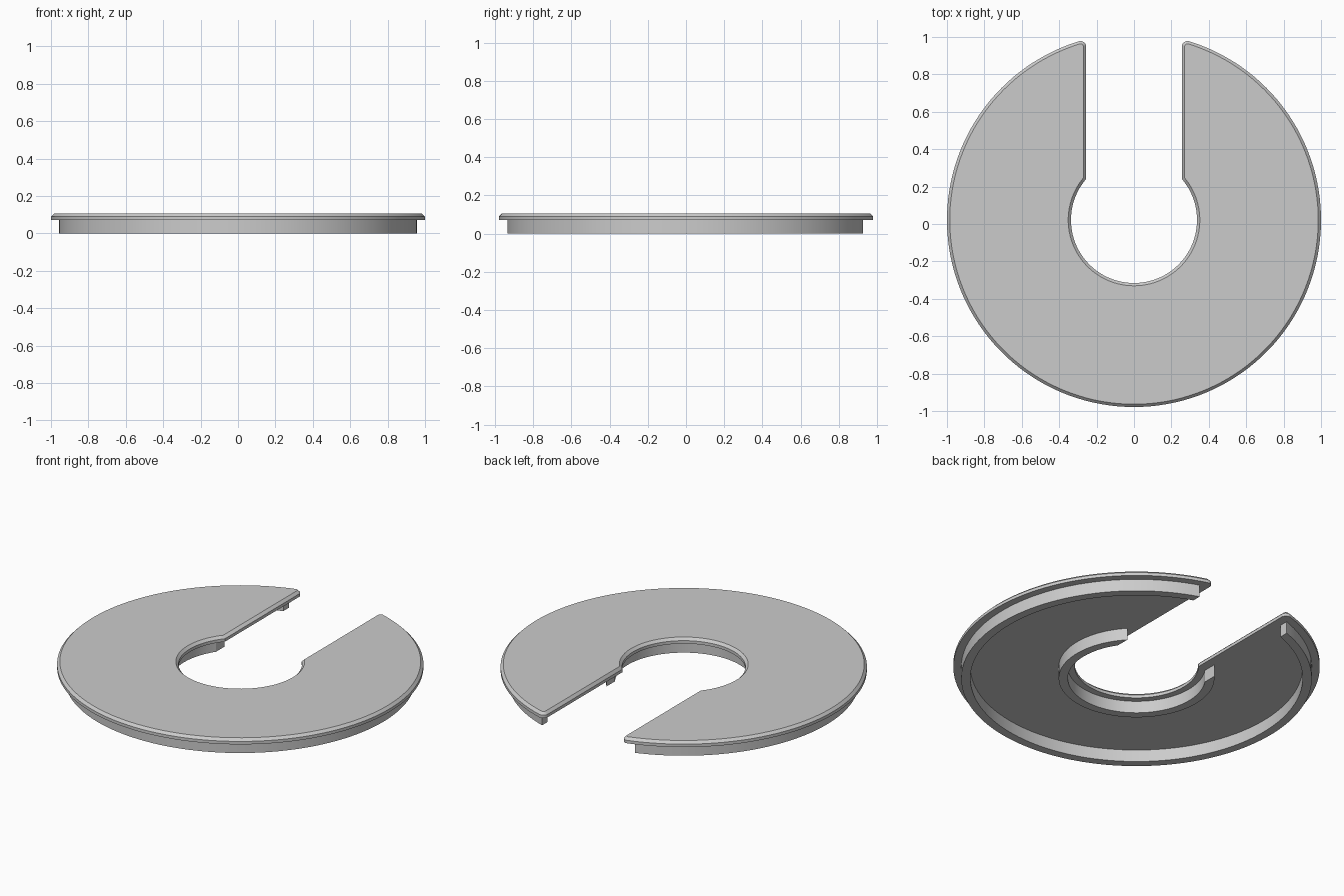
import bpy, bmesh
from math import asin, acos, atan2, sin, cos, sqrt, pi

old = bpy.data.objects.get("Cube")
if old:
    bpy.data.objects.remove(old, do_unlink=True)

CY = 0.0215       # disc centre along y
R, HOLE, SLOT = 1.0, 0.337, 0.256
FILLET = 0.03     # rounding of the slot tips

grey = bpy.data.materials.new("plain grey")
grey.use_nodes = True
colour = (0.6, 0.6, 0.6, 1)
grey.diffuse_color = colour
grey.node_tree.nodes["Principled BSDF"].inputs["Base Color"].default_value = colour


def arc(cx, cy, r, start, end, n):
    """Points on an arc, angles measured counter-clockwise from +x."""
    steps = [start + (end - start) * i / n for i in range(n + 1)]
    return [(cx + r * cos(a), cy + r * sin(a)) for a in steps]


def plate_outline(d):
    """Slotted disc outline, shrunk inward by d."""
    r, hole, w, f = R - d, HOLE + d, SLOT + d, FILLET - d
    fx = w + f
    fy = sqrt((r - f) ** 2 - fx ** 2)
    tip = atan2(fy, fx)
    mouth = acos(w / hole)
    right = arc(fx, CY + fy, f, tip, pi, 8)
    left = [(-x, y) for x, y in reversed(right)]
    outer = arc(0, CY, r, pi - tip, 2 * pi + tip, 128)
    inner = arc(0, CY, hole, mouth, -pi - mouth, 72)
    return outer[1:-1] + right + inner + left


def ring_outline(r_out, r_in, cut):
    """Open ring whose ends are cut parallel to the slot."""
    a, b = acos(cut / r_out), acos(cut / r_in)
    return (arc(0, CY, r_out, -pi - a, a, 128)
            + arc(0, CY, r_in, b, -pi - b, 128))


def loft(name, levels):
    """Join matching outlines stacked in z, and cap both ends."""
    bm = bmesh.new()
    loops = [[bm.verts.new((x, y, z)) for x, y in pts] for pts, z in levels]
    for low, high in zip(loops, loops[1:]):
        for i in range(len(low)):
            j = (i + 1) % len(low)
            bm.faces.new((low[i], low[j], high[j], high[i]))
    bm.faces.new(loops[0][::-1])
    bm.faces.new(loops[-1])
    bmesh.ops.recalc_face_normals(bm, faces=bm.faces)
    mesh = bpy.data.meshes.new(name)
    bm.to_mesh(mesh)
    bm.free()
    mesh.materials.append(grey)
    obj = bpy.data.objects.new(name, mesh)
    bpy.context.collection.objects.link(obj)
    bpy.ops.object.select_all(action='DESELECT')
    obj.select_set(True)
    bpy.context.view_layer.objects.active = obj
    bpy.ops.object.shade_smooth_by_angle(angle=pi / 6)
    return obj


# Cover plate with a chamfered top edge
edge = plate_outline(0)
loft("cover_plate", [(edge, 0.072), (edge, 0.09), (plate_outline(0.015), 0.105)])

# Two locating rims underneath, stopping short of the slot
for name, r_out, r_in in (("outer_rim", 0.957, 0.907), ("inner_rim", 0.425, 0.375)):
    profile = ring_outline(r_out, r_in, 0.31)
    loft(name, [(profile, 0), (profile, 0.08)])
